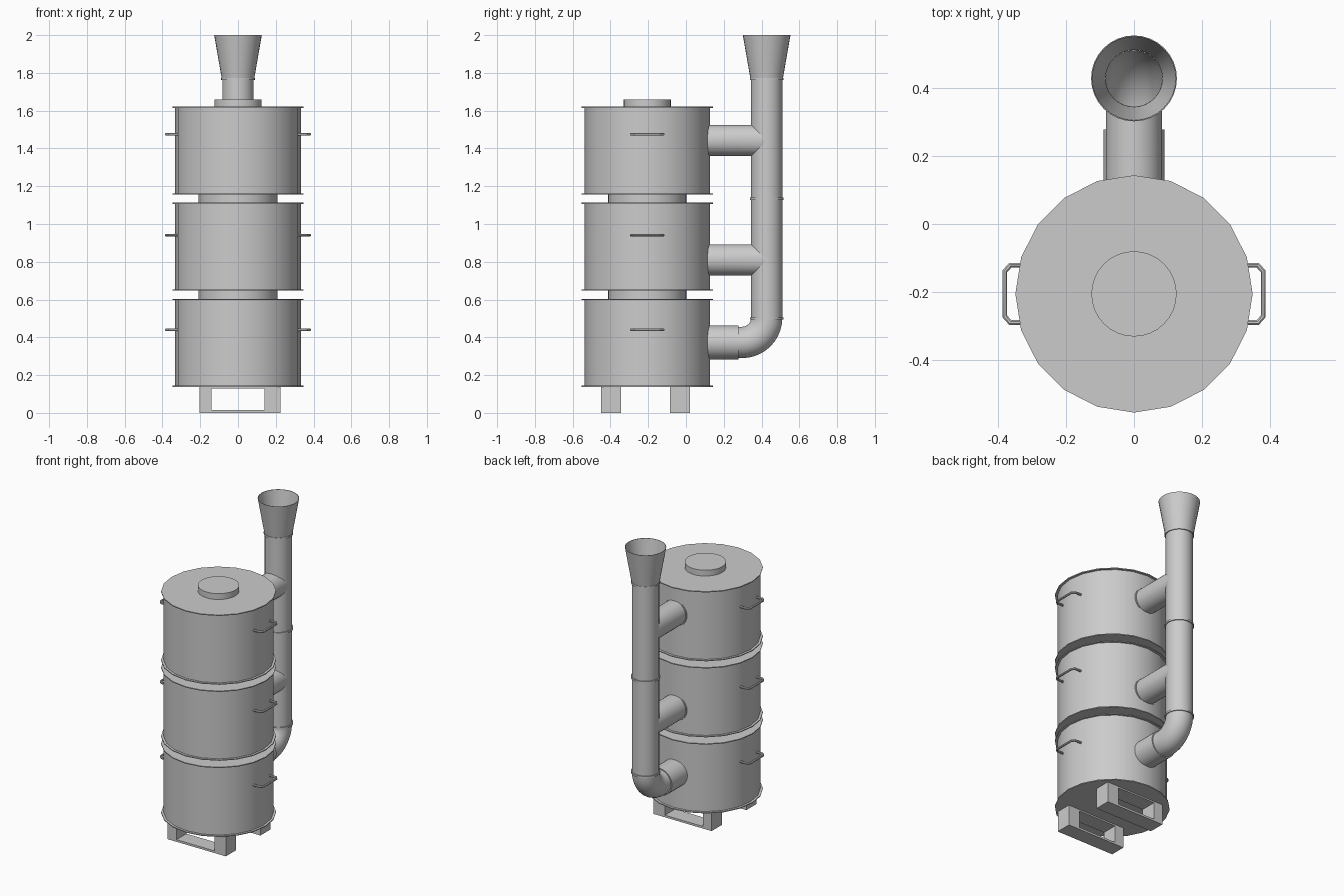
import bpy, bmesh
from math import sin, cos, pi, sqrt, radians
from mathutils import Vector

cube = bpy.data.objects.get("Cube")
if cube:
    bpy.data.objects.remove(cube, do_unlink=True)

GREY = (0.6, 0.6, 0.6, 1)
metal = bpy.data.materials.new("grey metal")
metal.use_nodes = True
metal.diffuse_color = GREY
metal.node_tree.nodes["Principled BSDF"].inputs["Base Color"].default_value = GREY

DRUM_Y, PIPE_Y, PIPE_R = -0.205, 0.427, 0.083


def finish(name, bm, smooth=True):
    bmesh.ops.recalc_face_normals(bm, faces=bm.faces)
    mesh = bpy.data.meshes.new(name)
    bm.to_mesh(mesh)
    bm.free()
    mesh.materials.append(metal)
    obj = bpy.data.objects.new(name, mesh)
    bpy.context.collection.objects.link(obj)
    if smooth:
        bpy.ops.object.select_all(action="DESELECT")
        obj.select_set(True)
        bpy.context.view_layer.objects.active = obj
        bpy.ops.object.shade_smooth_by_angle(angle=radians(40))
    return obj


def skin(bm, rings, caps, loop=False):
    """Bridge consecutive rings of points with quads."""
    vr = [[bm.verts.new(p) for p in ring] for ring in rings]
    n = len(vr[0])
    pairs = list(zip(vr, vr[1:])) + ([(vr[-1], vr[0])] if loop else [])
    for a, b in pairs:
        for i in range(n):
            j = (i + 1) % n
            bm.faces.new((a[i], a[j], b[j], b[i]))
    if caps:
        bm.faces.new(vr[0])
        bm.faces.new(vr[-1])


def lathe(name, y, profile, sides=32, caps=True, loop=False):
    """Revolve (radius, z) points about the vertical line at y."""
    bm = bmesh.new()
    rings = [[(r * sin(2 * pi * i / sides), y + r * cos(2 * pi * i / sides), z)
              for i in range(sides)] for r, z in profile]
    skin(bm, rings, caps, loop)
    return finish(name, bm)


def sweep(name, path, radius, sides, caps=True):
    """Sweep a circle along a planar path, mitring the corners."""
    bm = bmesh.new()
    pts = [Vector(p) for p in path]
    dirs = [(b - a).normalized() for a, b in zip(pts, pts[1:])]
    normal = next((a.cross(b).normalized() for a, b in zip(dirs, dirs[1:])
                   if a.cross(b).length > 1e-4), Vector((1, 0, 0)))
    rings = []
    for k, p in enumerate(pts):
        a, b = dirs[max(k - 1, 0)], dirs[min(k, len(dirs) - 1)]
        t = (a + b).normalized()
        side = normal.cross(t) / t.dot(a)
        rings.append([p + radius * (cos(u) * normal + sin(u) * side)
                      for u in (2 * pi * (i + 0.5) / sides for i in range(sides))])
    skin(bm, rings, caps)
    return finish(name, bm)


def box(bm, lo, hi):
    made = bmesh.ops.create_cube(bm, size=1)["verts"]
    for v in made:
        v.co = [a if c < 0 else b for c, a, b in zip(v.co, lo, hi)]


# Stacked drums with thin projecting rims, joined by narrower necks
BODY_R, RIM_R, RIM_T, DRUM_H = 0.333, 0.348, 0.006, 0.466
bottoms = (0.138, 0.647, 1.155)
for n, z in zip(("lower", "middle", "upper"), bottoms):
    top = z + DRUM_H
    lathe(n + "_drum", DRUM_Y,
          [(RIM_R, z), (RIM_R, z + RIM_T), (BODY_R, z + RIM_T),
           (BODY_R, top - RIM_T), (RIM_R, top - RIM_T), (RIM_R, top)], 20)
for n, z in zip(("lower", "upper"), bottoms[1:]):
    lathe(n + "_neck", DRUM_Y, [(0.208, z - 0.045), (0.208, z + 0.002)])
lathe("top_cap", DRUM_Y, [(0.125, 1.615), (0.125, 1.66)])

# Bent bar handles on both sides of each drum
for n, z in zip(("lower", "middle", "upper"), (0.44, 0.941, 1.475)):
    for label, s in (("left", 1), ("right", -1)):
        half = [(0.315, 0.084), (0.363, 0.084), (0.379, 0.066)]
        path = half + [(x, -y) for x, y in reversed(half)]
        sweep(f"{n}_{label}_handle", [(s * x, DRUM_Y + y, z) for x, y in path], 0.0075, 8)

# Feet: open rectangular frames running across the base
for n, y0, y1 in (("front", -0.45, -0.345), ("back", -0.085, 0.022)):
    bm = bmesh.new()
    for lo, hi in (((-0.205, 0), (-0.14, 0.138)), ((0.14, 0), (0.225, 0.138)),
                   ((-0.14, 0), (0.14, 0.014)), ((-0.14, 0.128), (0.14, 0.138))):
        box(bm, (lo[0], y0, lo[1]), (hi[0], y1, hi[1]))
    finish(n + "_foot", bm, smooth=False)

# Exhaust: lower socket, elbow, riser, joint rings and open funnel
BEND, SOCKET_Z = 0.13, 0.373
elbow = [(0, 0.26, SOCKET_Z)]
elbow += [(0, PIPE_Y - BEND + BEND * sin(u), SOCKET_Z + BEND - BEND * cos(u))
          for u in (pi / 2 * k / 10 for k in range(11))]
sweep("exhaust_elbow", elbow, PIPE_R, 32, caps=False)
sweep("elbow_socket", [(0, 0.08, SOCKET_Z), (0, 0.277, SOCKET_Z)], 0.09, 32)
lathe("exhaust_riser", PIPE_Y, [(PIPE_R, 0.5), (PIPE_R, 1.77)], caps=False)
for n, z in (("lower", 0.5), ("middle", 1.134), ("upper", 1.768)):
    lathe(n + "_joint_ring", PIPE_Y,
          [(PIPE_R, z - 0.006), (0.089, z - 0.006), (0.089, z + 0.006), (PIPE_R, z + 0.006)],
          caps=False)
lathe("exhaust_funnel", PIPE_Y,
      [(0.086, 1.77), (0.126, 2.0), (0.123, 2.0), (PIPE_R, 1.77)], caps=False, loop=True)

# Branch pipes from the upper drums, trimmed to the round riser
for n, z in (("middle", 0.81), ("upper", 1.442)):
    pipe = sweep(n + "_branch_pipe", [(0, 0.08, z), (0, PIPE_Y, z)], PIPE_R, 32, caps=False)
    for v in pipe.data.vertices:
        if v.co.y > 0.3:
            v.co.y = PIPE_Y - sqrt(max(PIPE_R ** 2 - v.co.x ** 2, 0))
    sweep(n + "_branch_collar", [(0, 0.09, z), (0, 0.122, z)], 0.088, 32)
